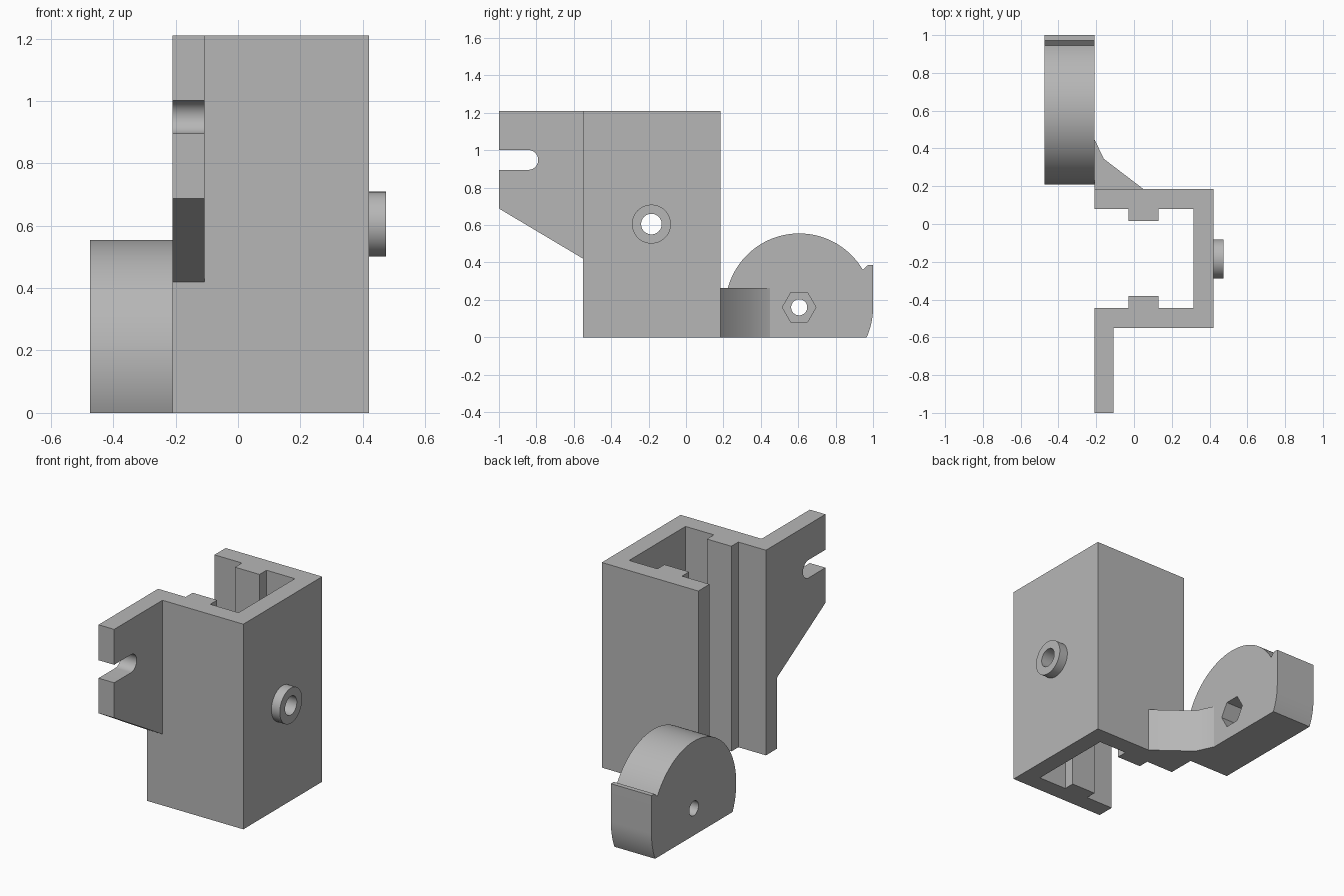
import bpy, bmesh, math
from mathutils import Vector

cube = bpy.data.objects.get("Cube")
if cube:
    bpy.data.objects.remove(cube, do_unlink=True)

grey = bpy.data.materials.new("plain_grey")
grey.use_nodes = True
grey.diffuse_color = (0.47, 0.47, 0.47, 1)
grey.node_tree.nodes["Principled BSDF"].inputs["Base Color"].default_value = (0.47, 0.47, 0.47, 1)


def arc(cy, cz, r, start, end, steps):
    """Points on an arc, angles in degrees."""
    angles = [math.radians(start + (end - start) * i / steps) for i in range(steps + 1)]
    return [(cy + r * math.cos(a), cz + r * math.sin(a)) for a in angles]


def circle(cy, cz, r, sides):
    return arc(cy, cz, r, 0, 360, sides)[:-1]


def prism(name, profile, axis, low, high):
    """Extrude an (x, y) profile along Z, or a (y, z) profile along X."""
    place = (lambda a, b: (a, b, low)) if axis == "Z" else (lambda a, b: (low, a, b))
    bm = bmesh.new()
    face = bm.faces.new([bm.verts.new(place(a, b)) for a, b in profile])
    top = bmesh.ops.extrude_face_region(bm, geom=[face])["geom"]
    shift = Vector((0, 0, high - low)) if axis == "Z" else Vector((high - low, 0, 0))
    bmesh.ops.translate(bm, vec=shift, verts=[v for v in top if isinstance(v, bmesh.types.BMVert)])
    bmesh.ops.recalc_face_normals(bm, faces=bm.faces[:])
    mesh = bpy.data.meshes.new(name)
    bm.to_mesh(mesh)
    bm.free()
    mesh.materials.append(grey)
    obj = bpy.data.objects.new(name, mesh)
    bpy.context.collection.objects.link(obj)
    return obj


def activate(obj):
    bpy.ops.object.select_all(action="DESELECT")
    obj.select_set(True)
    bpy.context.view_layer.objects.active = obj


def cut(obj, profile, low, high):
    """Cut a hole along X, then discard the cutter."""
    cutter = prism("cutter", profile, "X", low, high)
    cutter.hide_render = True
    mod = obj.modifiers.new("hole", "BOOLEAN")
    mod.operation, mod.solver, mod.object = "DIFFERENCE", "EXACT", cutter
    activate(obj)
    bpy.ops.object.modifier_apply(modifier=mod.name)
    bpy.data.objects.remove(cutter, do_unlink=True)


LEFT, RIGHT, HEIGHT = -0.21, 0.42, 1.21
MID_Y = -0.1825

# C-shaped channel with a guide rib on each inner wall, mirrored about its middle
half = [(RIGHT, 0.3675), (LEFT, 0.3675), (LEFT, 0.2625), (-0.03, 0.2625),
        (-0.03, 0.1975), (0.13, 0.1975), (0.13, 0.2625), (0.315, 0.2625)]
plan = [(x, MID_Y + d) for x, d in half] + [(x, MID_Y - d) for x, d in reversed(half)]
channel = prism("channel_housing", plan, "Z", 0, HEIGHT)

# Boss ring with a hole running through the wall
HOLE_Y, HOLE_Z = -0.185, 0.605
boss = prism("boss_ring", circle(HOLE_Y, HOLE_Z, 0.104, 64), "X", RIGHT, 0.475)
for part in (channel, boss):
    cut(part, circle(HOLE_Y, HOLE_Z, 0.055, 48), 0.25, 0.55)

# Mounting flange with an open rounded slot
slot = arc(-0.843, 0.948, 0.053, -90, 90, 20)
flange = prism("slotted_flange",
               [(-0.55, 0.42), (-0.55, HEIGHT), (-1, HEIGHT), (-1, 1.001)]
               + slot[::-1] + [(-1, 0.895), (-1, 0.688)],
               "X", LEFT, -0.108)

# Flat-bottomed drum with a stop lip at the back
DRUM_Y, DRUM_Z, R = 0.605, 0.16, 0.395
dip = math.degrees(math.asin(DRUM_Z / R))
drum = prism("drum",
             arc(DRUM_Y, DRUM_Z, R, -dip, 0, 10)
             + [(1, 0.385), (0.972, 0.385)]
             + arc(DRUM_Y, DRUM_Z, R, 30.5, 180 + dip, 60),
             "X", -0.475, LEFT)
cut(drum, circle(DRUM_Y, DRUM_Z, 0.043, 40), -0.6, 0)
cut(drum, circle(DRUM_Y, DRUM_Z, 0.09, 6), -0.32, 0)

# Gusset joining the drum to the channel
gusset = prism("gusset",
               [(0.05, 0.185), (-0.16, 0.345), (LEFT, 0.45), (LEFT, 0.185)],
               "Z", 0, 0.262)

for part in (channel, boss, flange, drum, gusset):
    activate(part)
    bpy.ops.object.shade_smooth_by_angle(angle=math.radians(30))
